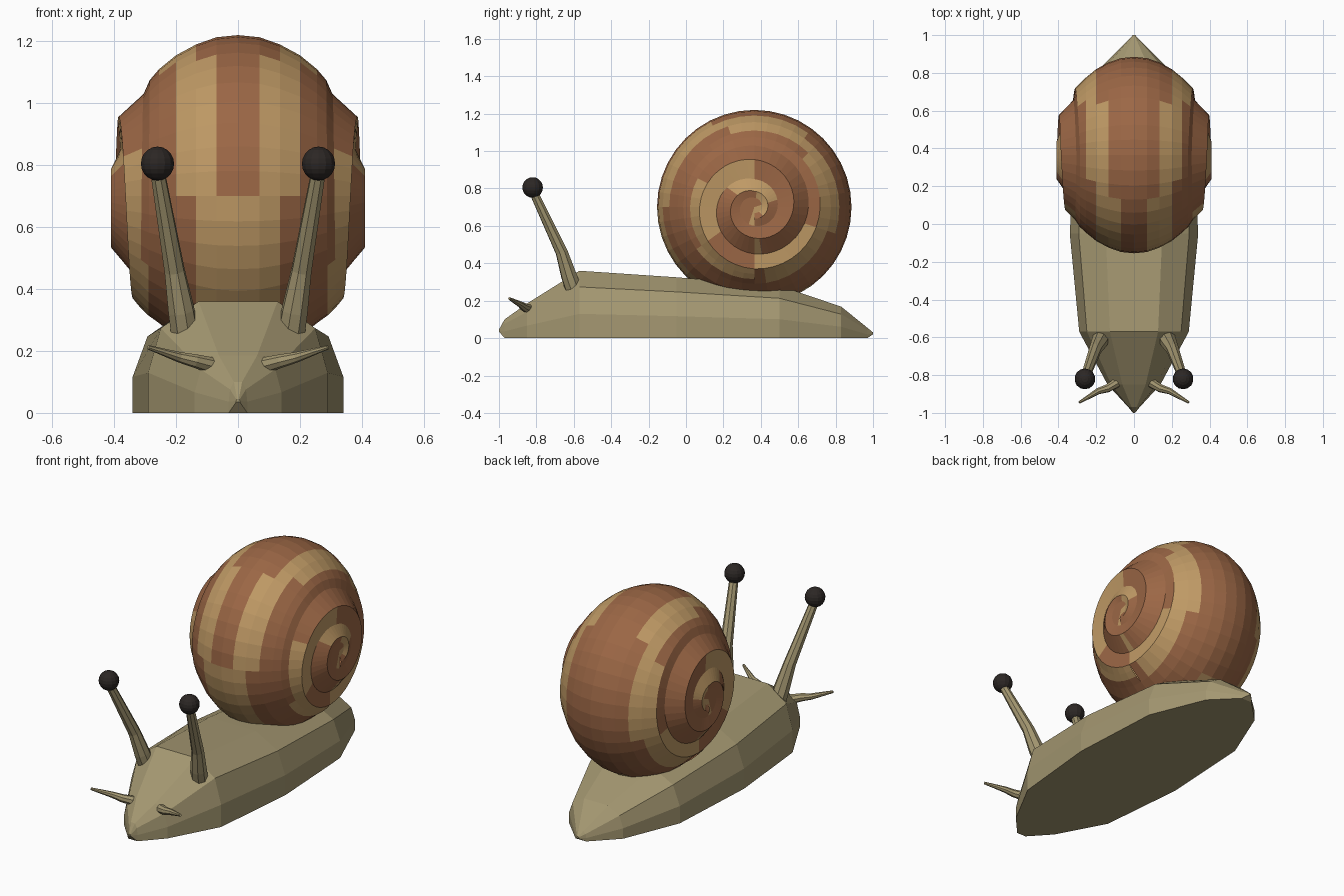
import bpy, bmesh, math
from mathutils import Vector

if "Cube" in bpy.data.objects:
    bpy.data.objects.remove(bpy.data.objects["Cube"])


def material(name, rgb):
    m = bpy.data.materials.new(name)
    m.diffuse_color = (*rgb, 1)
    m.use_nodes = True
    m.node_tree.nodes["Principled BSDF"].inputs["Base Color"].default_value = m.diffuse_color
    return m


SKIN = material("skin", (0.37, 0.31, 0.165))
TAN = material("shell_tan", (0.52, 0.32, 0.13))
BROWN = material("shell_brown", (0.33, 0.135, 0.06))
DARK = material("eye_dark", (0.025, 0.02, 0.018))


def finish(bm, name, mats, mirror=False):
    bmesh.ops.remove_doubles(bm, verts=bm.verts, dist=0.0005)
    bmesh.ops.recalc_face_normals(bm, faces=bm.faces)
    me = bpy.data.meshes.new(name)
    bm.to_mesh(me)
    bm.free()
    for m in mats:
        me.materials.append(m)
    ob = bpy.data.objects.new(name, me)
    bpy.context.collection.objects.link(ob)
    if mirror:
        ob.modifiers.new("mirror", 'MIRROR')
    return ob


def loft(bm, rings):
    """Bridge closed rings of points and cap both ends."""
    vs = [[bm.verts.new(p) for p in r] for r in rings]
    n = len(vs[0])
    for a, b in zip(vs, vs[1:]):
        for i in range(n):
            bm.faces.new((a[i], a[(i + 1) % n], b[(i + 1) % n], b[i]))
    bm.faces.new(vs[0])
    bm.faces.new(vs[-1])


# Body: faceted foot lofted along y (y, half width, height, bottom z)
sections = [(-1.0, .006, .045, .035), (-.97, .03, .10, 0), (-.85, .14, .185, 0),
            (-.57, .29, .36, 0), (-.05, .34, .325, 0), (.5, .31, .28, 0),
            (.83, .175, .168, 0), (.97, .035, .055, 0), (1.0, .006, .03, .02)]
rings = []
for y, w, h, b in sections:
    half = [(w, b), (w, b + .36 * (h - b)), (.86 * w, b + .76 * (h - b)), (.44 * w, h)]
    rings.append([(x, y, z) for x, z in half] + [(-x, y, z) for x, z in reversed(half)])
bm = bmesh.new()
loft(bm, rings)
finish(bm, "body", [SKIN])


# Shell: half profile turned about x, its creases spiralling towards the hub
def mix(a, b, t):
    return tuple(p + (q - p) * t for p, q in zip(a, b))


def path(a, b, c, q):
    return mix(a, b, q * 2) if q < .5 else mix(b, c, q * 2 - 1)


def shell_profile(q):
    return [(0, .52), (.07, .513), (.135, .49), (.20, .455), (.255, .41),
            path((.29, .385), (.285, .375), (.34, .33), q),
            path((.318, .357), (.305, .33), (.34, .25), q),
            path((.34, .33), (.387, .255), (.41, .165), q),
            path((.34, .25), (.38, .15), (.40, .10), q),
            path((.41, .165), (.41, .085), (.41, .06), q),
            path((.40, .10), (.40, .05), (.40, .03), q),
            (.40, 0)]


SEG = 40
bm = bmesh.new()
grid = []
for k in range(SEG + 1):
    t = math.radians(270) - math.tau * k / SEG
    grid.append([bm.verts.new((x, .365 + r * math.cos(t), .70 + r * math.sin(t)))
                 for x, r in shell_profile(k / SEG)])
for k in range(SEG):
    for i in range(len(grid[0]) - 1):
        f = bm.faces.new((grid[k][i], grid[k + 1][i], grid[k + 1][i + 1], grid[k][i + 1]))
        f.material_index = int(((k + .5) / SEG - .25 - .18 * i) % 1 < .65)
finish(bm, "shell", [TAN, BROWN], mirror=True)


# Tapered eight-sided stalks
def stalk(name, pts, radii):
    pts = [Vector(p) for p in pts]
    rings = []
    for i, (p, r) in enumerate(zip(pts, radii)):
        d = (pts[min(i + 1, len(pts) - 1)] - pts[max(i - 1, 0)]).normalized()
        u = d.cross(Vector((0.3, 1, 0.2))).normalized()
        v = d.cross(u)
        rings.append([p + r * (u * math.cos(a) + v * math.sin(a))
                      for a in (math.tau * j / 8 for j in range(8))])
    bm = bmesh.new()
    loft(bm, rings)
    finish(bm, name, [SKIN], mirror=True)


stalk("eye_stalks", [(.172, -.60, .26), (.183, -.625, .33), (.205, -.665, .46), (.26, -.815, .78)],
      [.046, .044, .034, .024])
stalk("feelers", [(.09, -.84, .155), (.14, -.87, .168), (.19, -.885, .18), (.29, -.945, .212)],
      [.026, .022, .017, .007])

# Eyes
bm = bmesh.new()
bmesh.ops.create_uvsphere(bm, u_segments=14, v_segments=10, radius=.055)
bmesh.ops.translate(bm, verts=bm.verts, vec=(.26, -.82, .805))
finish(bm, "eyes", [DARK], mirror=True)
